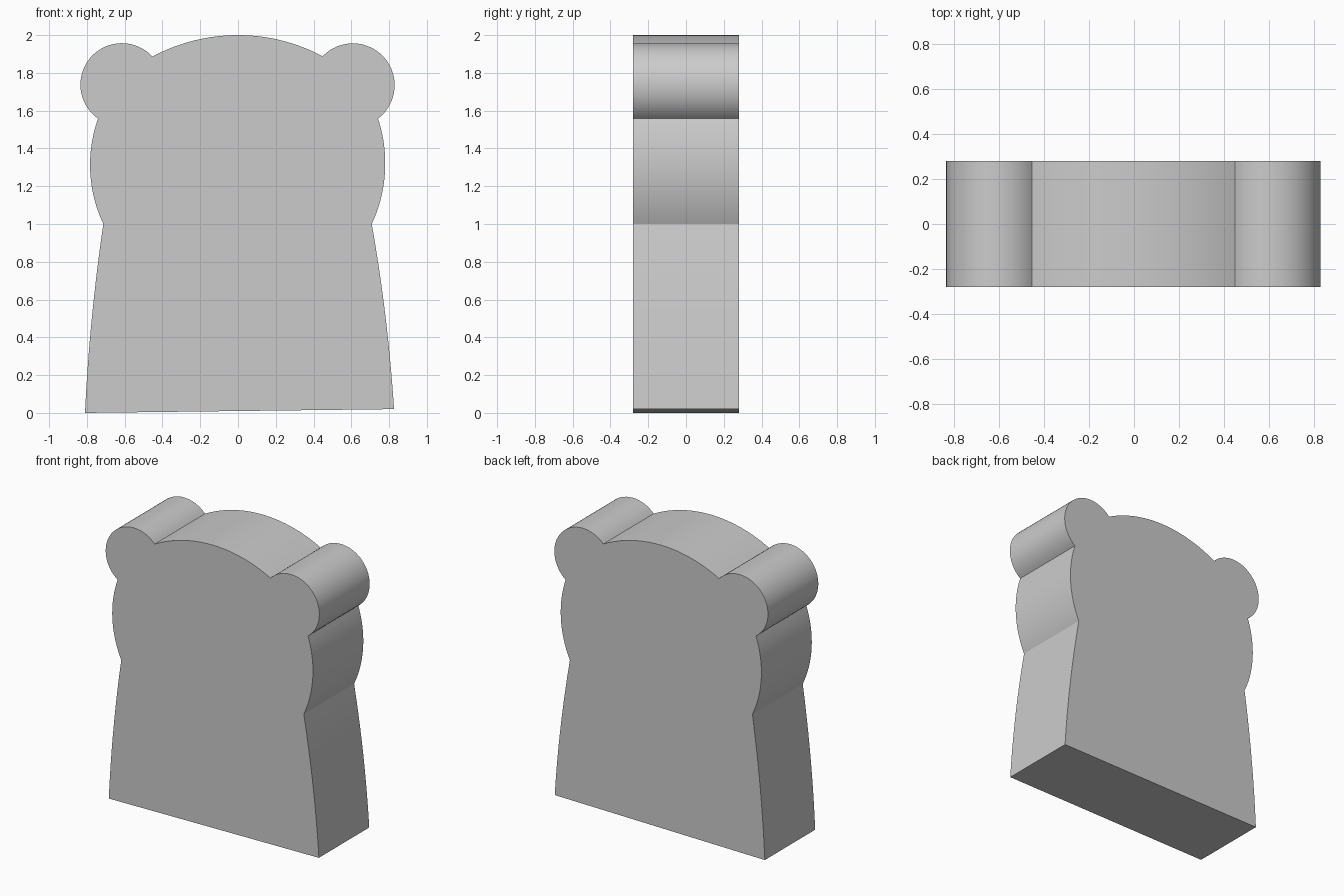
import bpy, bmesh, math
from mathutils import Vector

if "Cube" in bpy.data.objects:
    bpy.data.objects.remove(bpy.data.objects["Cube"])

HALF_DEPTH = 0.28


def arc(a, m, b, steps):
    """Points on the circle through a, m, b, from a up to (not including) b."""
    a, m, b = Vector(a), Vector(m), Vector(b)
    d = 2 * (a.x * (m.y - b.y) + m.x * (b.y - a.y) + b.x * (a.y - m.y))
    aa, mm, bb = a.dot(a), m.dot(m), b.dot(b)
    c = Vector(((aa * (m.y - b.y) + mm * (b.y - a.y) + bb * (a.y - m.y)) / d,
                (aa * (b.x - m.x) + mm * (a.x - b.x) + bb * (m.x - a.x)) / d))
    start, mid, end = (math.atan2(p.y - c.y, p.x - c.x) for p in (a, m, b))
    sweep = (end - start) % math.tau
    if (mid - start) % math.tau > sweep:
        sweep -= math.tau
    r = (a - c).length
    return [(c.x + r * math.cos(start + sweep * i / steps),
             c.y + r * math.sin(start + sweep * i / steps)) for i in range(steps)]


# Outline in x, z, counter-clockwise: each arc is (start, point on arc, steps)
arcs = [
    ((0.826, 0.02), (0.782, 0.50), 16),     # right lower side
    ((0.708, 1.00), (0.779, 1.29), 20),     # right bulge
    ((0.741, 1.558), (0.762, 1.894), 32),   # right ear
    ((0.448, 1.888), (0.0, 2.0), 32),       # crown
    ((-0.453, 1.886), (-0.769, 1.894), 32), # left ear
    ((-0.741, 1.558), (-0.783, 1.29), 20),  # left bulge
    ((-0.713, 1.00), (-0.774, 0.50), 16),   # left lower side
]
foot = (-0.81, 0.0)
ends = [a[0] for a in arcs[1:]] + [foot]
outline = [p for (a, m, n), b in zip(arcs, ends) for p in arc(a, m, b, n)] + [foot]

# Slab extruded from front to back
bm = bmesh.new()
front = bm.faces.new([bm.verts.new((x, -HALF_DEPTH, z)) for x, z in outline])
ext = bmesh.ops.extrude_face_region(bm, geom=[front], use_keep_orig=True)
bmesh.ops.translate(bm, vec=(0, 2 * HALF_DEPTH, 0),
                    verts=[v for v in ext["geom"] if isinstance(v, bmesh.types.BMVert)])
bmesh.ops.recalc_face_normals(bm, faces=bm.faces)
mesh = bpy.data.meshes.new("eared_slab")
bm.to_mesh(mesh)
bm.free()

slab = bpy.data.objects.new("eared_slab", mesh)
bpy.context.collection.objects.link(slab)
bpy.context.view_layer.objects.active = slab
slab.select_set(True)
bpy.ops.object.shade_smooth_by_angle(angle=math.radians(18))
